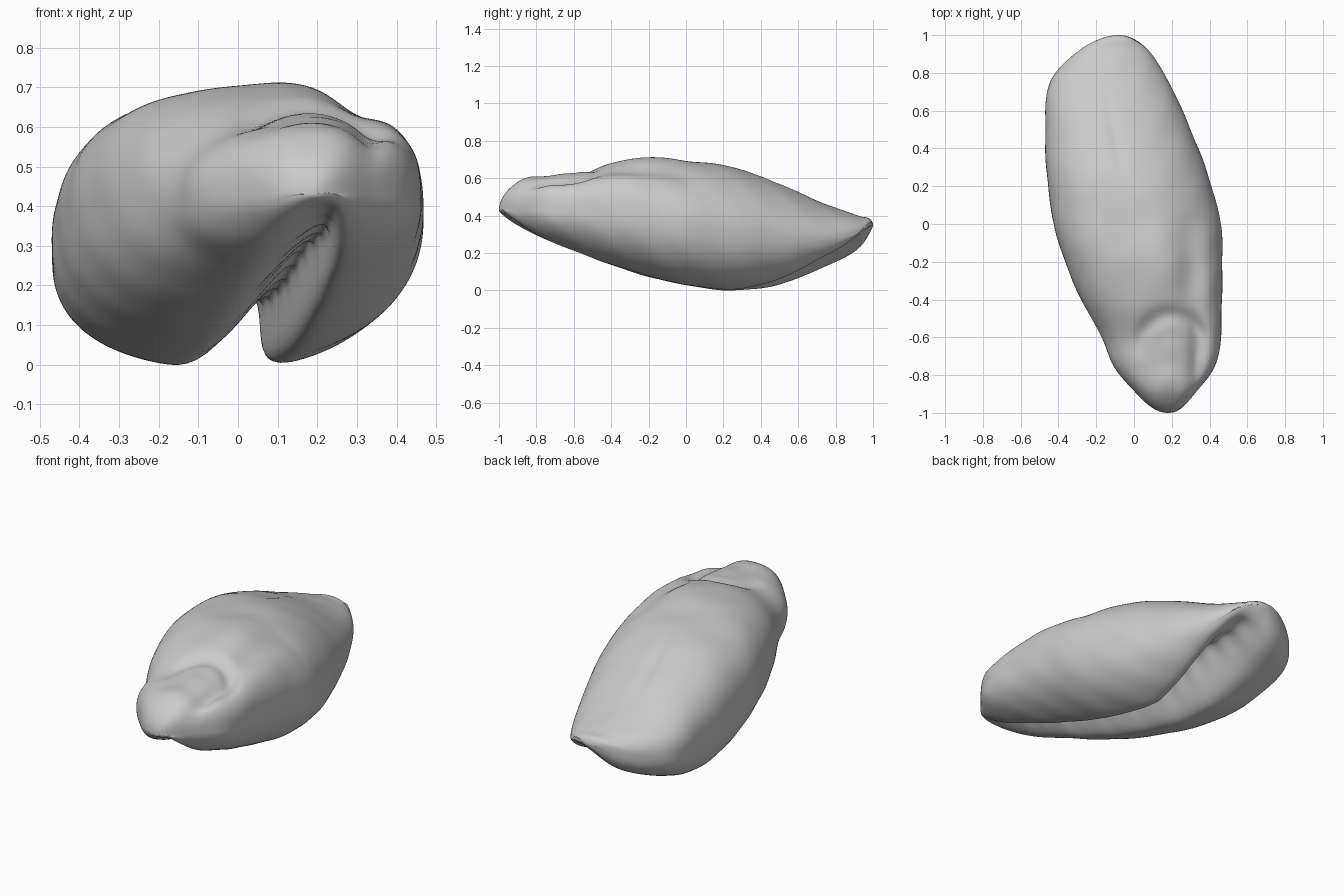
import bpy, bmesh, math
from math import sin, cos, pi, exp, asin

cube = bpy.data.objects.get("Cube")
if cube:
    bpy.data.objects.remove(cube)

# Outline stations along the length: y, x min, x max, z min, z max, z of widest point
STATIONS = [
    (-1.0, .18, .18, .43, .43, .43),
    (-.9, .015, .32, .33, .575, .43),
    (-.75, -.11, .43, .255, .60, .42),
    (-.6, -.17, .46, .195, .62, .41),
    (-.4, -.28, .465, .12, .675, .40),
    (-.2, -.365, .468, .06, .70, .38),
    (0, -.425, .46, .015, .69, .36),
    (.25, -.46, .395, -.01, .66, .32),
    (.5, -.47, .30, .025, .57, .29),
    (.75, -.445, .185, .125, .46, .28),
    (.92, -.29, .075, .205, .40, .31),
    (.98, -.18, -.005, .275, .385, .34),
    (1.0, -.08, -.08, .35, .35, .35),
]
RINGS, SEGMENTS = 130, 200
KNOTS = [asin(s[0]) for s in STATIONS]


def slope(i, c):
    a, b = max(i - 1, 0), min(i + 1, len(KNOTS) - 1)
    return (STATIONS[b][c] - STATIONS[a][c]) / (KNOTS[b] - KNOTS[a])


def sample(t, c):
    """Smooth interpolation of one outline column."""
    i = max(k for k in range(len(KNOTS) - 1) if KNOTS[k] <= t or k == 0)
    h = KNOTS[i + 1] - KNOTS[i]
    u = (t - KNOTS[i]) / h
    p, q = STATIONS[i][c], STATIONS[i + 1][c]
    return (p * (1 + 2 * u) * (1 - u) ** 2 + q * u * u * (3 - 2 * u)
            + h * slope(i, c) * u * (1 - u) ** 2 - h * slope(i + 1, c) * u * u * (1 - u))


def bump(d, width):
    return exp(-(d / width) ** 2)


def clamp(v):
    return max(0, min(1, v))


def section_power(y, right, upper):
    """Squareness of each quarter of the cross-section."""
    front, back = clamp(-y * 1.6), clamp(y * 2)
    if right:
        return 1.95 + 1.2 * front if upper else 2.2 - .2 * front
    return 2.5 - .3 * front if upper else 2.25 + .4 * back


def shell_point(t, a):
    y = sin(t)
    x0, x1, z0, z1, zw = (sample(t, c) for c in range(1, 6))
    ca, sa = cos(a), sin(a)
    power = section_power(y, ca > 0, sa > 0)
    r = (abs(ca) ** power + abs(sa) ** power) ** (-1 / power)
    half, mid = (x1 - x0) / 2, (x0 + x1) / 2
    x = mid + half * r * ca
    height = z1 - zw if sa > 0 else zw - z0
    z = zw + height * r * sa
    if sa < 0:
        # Aperture along the underside, leaning under the lip, widening at the back
        flare = clamp((y - .3) * 1.6)
        g = bump(x - (.02 - .18 * min(y, .3)), .065 + .05 * flare)
        g *= min(1, -sa * 2.5)
        teeth = 1 + .04 * sin(y * 52) * g
        depth = min(.18, (.7 + .1 * y) * height) * teeth
        x += .07 * g * min(1, height * 5) * (1 - .6 * flare)
        z += depth * g
    else:
        top = min(1, sa * 2)
        # Low ridge along the back, with a hollow between it and the outer shoulder
        z += .014 * top * bump(x - .13, .1) * bump(y + .18, .25)
        z -= .03 * top * bump(x - .3, .07) * bump(y + .28, .25)
        # Step behind the coiled spire and a blunt nose in front of it
        d = math.hypot(x - .2, (y + .66) * .95)
        z -= .025 * top * bump(d - .17, .04) * clamp((y + .72) * 6)
        z += .015 * top * bump(d, .07)
        z += .015 * top * bump(math.hypot(x - .19, y + .82), .08)
        z -= .03 * top * bump(x - .33, .04) * bump(y + .72, .2)
        # Shallow dent towards the back
        z -= .01 * top * bump(x + .1 + .2 * (y - .45), .03) * bump(y - .45, .17)
    # Gentle growth ripples
    w = .002 * sin(y * 23 + 3 * a) * sin(a * 5 + y * 4) * cos(t)
    return x + w * ca, y, z + w * sa


bm = bmesh.new()
rings = []
for i in range(1, RINGS):
    t = -pi / 2 + pi * i / RINGS
    rings.append([bm.verts.new(shell_point(t, 2 * pi * j / SEGMENTS)) for j in range(SEGMENTS)])
for r, s in zip(rings, rings[1:]):
    for j in range(SEGMENTS):
        k = (j + 1) % SEGMENTS
        bm.faces.new((r[j], r[k], s[k], s[j]))
# Close both tips
for ring, station in ((rings[0], STATIONS[0]), (rings[-1], STATIONS[-1])):
    tip = bm.verts.new((station[1], station[0], station[5]))
    for j in range(SEGMENTS):
        bm.faces.new((tip, ring[j], ring[(j + 1) % SEGMENTS]))
bmesh.ops.recalc_face_normals(bm, faces=bm.faces)
mesh = bpy.data.meshes.new("shell")
bm.to_mesh(mesh)
bm.free()
shell = bpy.data.objects.new("shell", mesh)
bpy.context.collection.objects.link(shell)

grey = bpy.data.materials.new("shell_grey")
grey.use_nodes = True
colour = (.6, .6, .6, 1)
grey.diffuse_color = colour
grey.node_tree.nodes["Principled BSDF"].inputs["Base Color"].default_value = colour
mesh.materials.append(grey)

# Soft, continuous surface
smooth = shell.modifiers.new("soften", "SMOOTH")
smooth.factor = .5
smooth.iterations = 2
for p in mesh.polygons:
    p.use_smooth = True
